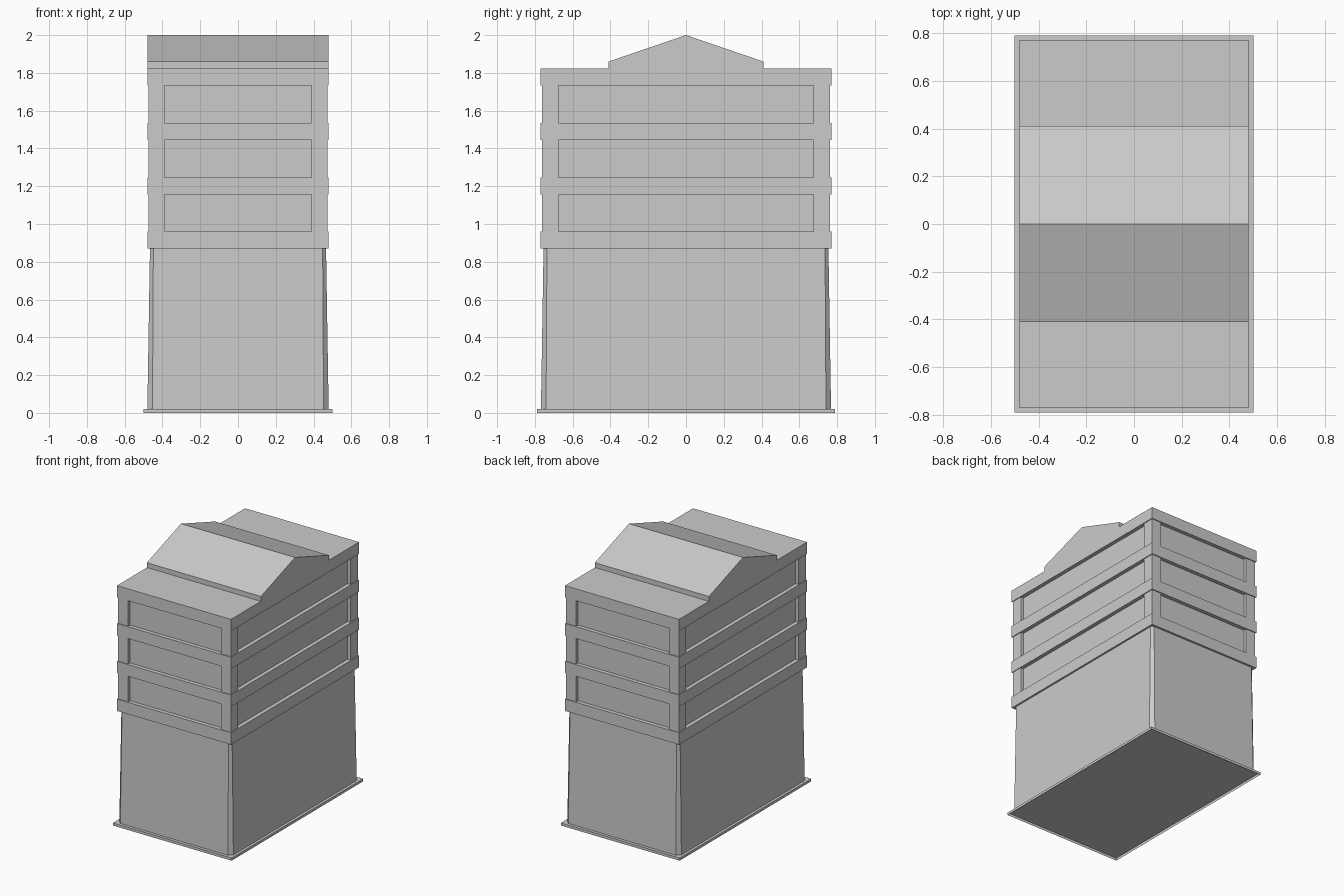
import bpy, bmesh

if "Cube" in bpy.data.objects:
    bpy.data.objects.remove(bpy.data.objects["Cube"])


def make(name, verts, faces):
    me = bpy.data.meshes.new(name)
    me.from_pydata(verts, [], faces)
    bm = bmesh.new()
    bm.from_mesh(me)
    bmesh.ops.recalc_face_normals(bm, faces=bm.faces)
    bm.to_mesh(me)
    bm.free()
    ob = bpy.data.objects.new(name, me)
    bpy.context.collection.objects.link(ob)
    return ob


def loft(name, low, high, bottom=True):
    """Join two matching closed loops of 3D points and cap them."""
    n = len(low)
    faces = [(i, (i + 1) % n, n + (i + 1) % n, n + i) for i in range(n)]
    faces.append(tuple(range(n, 2 * n)))
    if bottom:
        faces.append(tuple(reversed(range(n))))
    return make(name, low + high, faces)


def rect(x0, x1, y0, y1, z):
    return [(x0, y0, z), (x1, y0, z), (x1, y1, z), (x0, y1, z)]


def box(name, x0, x1, y0, y1, z0, z1, bottom=True):
    return loft(name, rect(x0, x1, y0, y1, z0), rect(x0, x1, y0, y1, z1), bottom)


def chamfered(x, y, c, z):
    return [(-x + c, -y, z), (x - c, -y, z), (x, -y + c, z), (x, y - c, z),
            (x - c, y, z), (-x + c, y, z), (-x, y - c, z), (-x, -y + c, z)]


# Base plate, open underneath
box("base_plate", -0.5, 0.5, -0.79, 0.79, 0, 0.02, bottom=False)

# Tapered lower body with chamfered corners
loft("lower_body", chamfered(0.48, 0.768, 0.027, 0.018),
     chamfered(0.466, 0.754, 0.018, 0.88))

# Recessed core of the upper storeys
box("upper_core", -0.45, 0.45, -0.74, 0.74, 0.88, 1.81)

# Projecting bands
bands = [(0.87, 0.96), (1.157, 1.247), (1.445, 1.535), (1.733, 1.823)]
for i, (z0, z1) in enumerate(bands):
    box(f"band_{i + 1}", -0.48, 0.48, -0.77, 0.77, z0, z1)

# Corner posts between the bands
for i in range(3):
    z0, z1 = bands[i][1], bands[i + 1][0]
    for sx in (-1, 1):
        for sy in (-1, 1):
            xs = sorted((sx * 0.39, sx * 0.474))
            ys = sorted((sy * 0.675, sy * 0.763))
            box(f"corner_post_{i + 1}", *xs, *ys, z0, z1)

# Gabled roof with its ridge along x
profile = [(-0.41, 1.82), (0.41, 1.82), (0.41, 1.86), (0, 2.0), (-0.41, 1.86)]
loft("gable_roof", [(-0.48, y, z) for y, z in profile],
     [(0.48, y, z) for y, z in profile])
